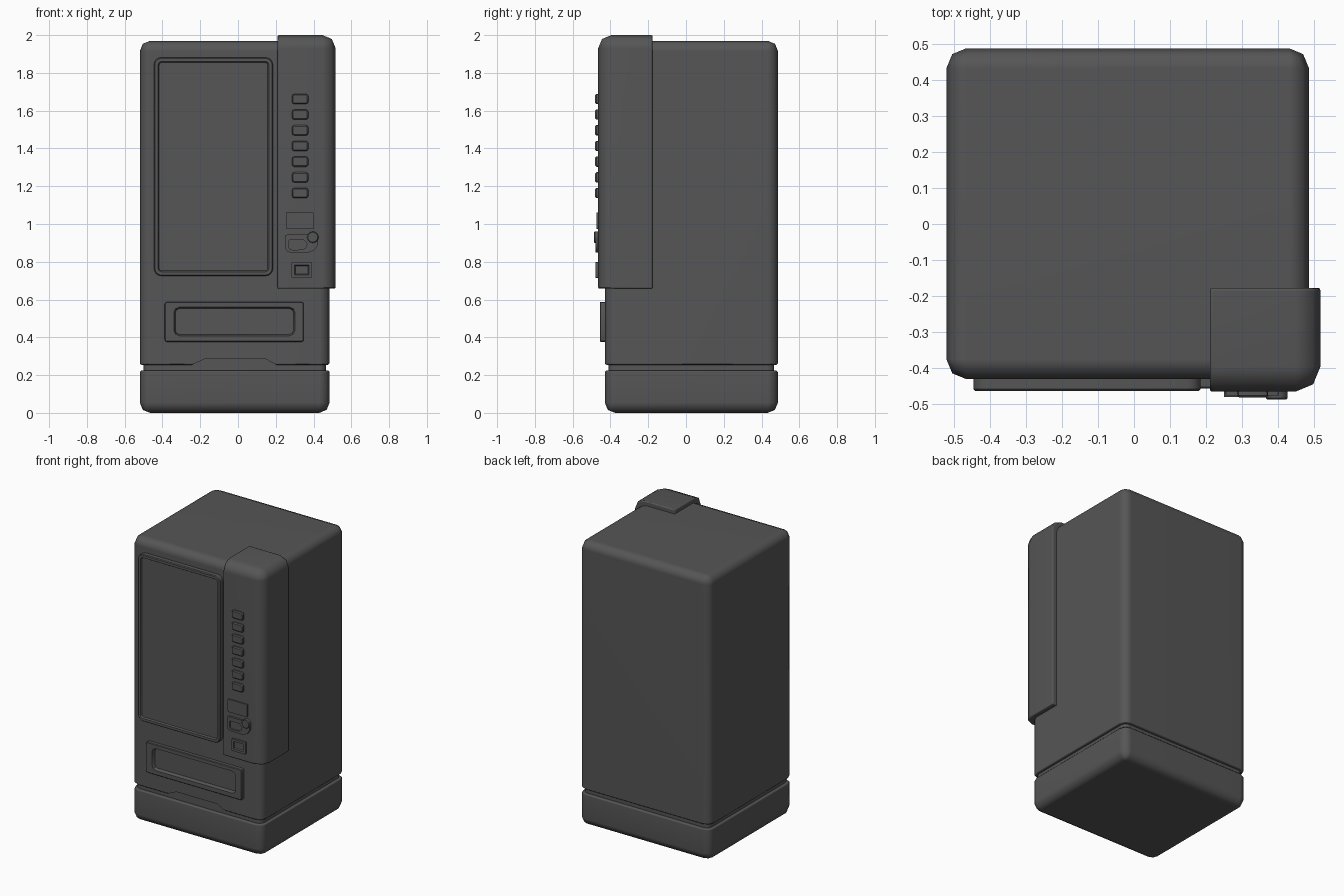
import bpy, bmesh
from math import cos, sin, pi, radians

if "Cube" in bpy.data.objects:
    bpy.data.objects.remove(bpy.data.objects["Cube"])

# One dark grey finish for the whole machine
dark = bpy.data.materials.new("dark_grey")
dark.diffuse_color = (.092, .092, .092, 1)
dark.use_nodes = True
dark.node_tree.nodes["Principled BSDF"].inputs["Base Color"].default_value = dark.diffuse_color


def finish(name, bm, bevel=0.0, angle=50):
    """Turn a bmesh into a shaded object, with an optional small edge bevel."""
    bmesh.ops.remove_doubles(bm, verts=bm.verts, dist=1e-5)
    bmesh.ops.recalc_face_normals(bm, faces=bm.faces)
    me = bpy.data.meshes.new(name)
    bm.to_mesh(me)
    bm.free()
    me.materials.append(dark)
    ob = bpy.data.objects.new(name, me)
    bpy.context.collection.objects.link(ob)
    bpy.ops.object.select_all(action='DESELECT')
    bpy.context.view_layer.objects.active = ob
    ob.select_set(True)
    bpy.ops.object.shade_smooth_by_angle(angle=radians(angle))
    if bevel:
        m = ob.modifiers.new("edge_bevel", 'BEVEL')
        m.width, m.segments = bevel, 2
        m.limit_method, m.angle_limit = 'ANGLE', radians(60)
    return ob


def flatten(ob):
    """Keep the large faces evenly shaded beside their bevels."""
    m = ob.modifiers.new("weighted_normals", 'WEIGHTED_NORMAL')
    m.keep_sharp = True


def rounded(x0, x1, v0, v1, r, d=0.0, seg=2):
    """Rounded rectangle outline, moved inwards by d."""
    k = max(r - d, 0.0)
    pts = []
    for i, (cx, cv) in enumerate(((x1 - d - k, v1 - d - k), (x0 + d + k, v1 - d - k),
                                  (x0 + d + k, v0 + d + k), (x1 - d - k, v0 + d + k))):
        for s in range(seg + 1):
            a = (i + s / seg) * pi / 2
            pts.append((cx + k * cos(a), cv + k * sin(a)))
    return pts


def loft(name, rings, **kw):
    """Skin a stack of equal-length rings and cap both ends."""
    bm = bmesh.new()
    vs = [[bm.verts.new(p) for p in ring] for ring in rings]
    n = len(vs[0])
    for a, b in zip(vs, vs[1:]):
        for i in range(n):
            bm.faces.new((a[i], a[(i + 1) % n], b[(i + 1) % n], b[i]))
    bm.faces.new(vs[0])
    bm.faces.new(vs[-1])
    return finish(name, bm, **kw)


def slab(name, levels):
    """Cabinet section: stacked (inset, z) levels of the rounded footprint."""
    return loft(name, [[(x, y, z) for x, y in rounded(-.52, .485, -.43, .487, .055, d)]
                       for d, z in levels])


def plate(name, levels):
    """Front-mounted plate: stacked (outline, y) levels."""
    return loft(name, [[(x, y, z) for x, z in o] for o, y in levels], angle=40)


# Cabinet: base, recessed seam and main body
R = .055
flatten(slab("base", [(R, 0), (.016, .016), (0, R), (0, .216), (.009, .225)]))
flatten(slab("seam", [(.02, .2), (.02, .3)]))
body = slab("body", [(.009, .254), (0, .262), (0, 1.97 - R), (.016, 1.954), (R, 1.97)])

# Kick notch in the lower front edge of the body
notch = [(-.26, .235), (-.245, .254), (-.17, .288), (.14, .288), (.205, .254), (.22, .235)]
cutter = plate("notch_cutter", [(notch, -.5), (notch, -.408)])
cutter.hide_render = True
cutter.hide_set(True)
cut = body.modifiers.new("notch", 'BOOLEAN')
cut.object, cut.operation, cut.solver = cutter, 'DIFFERENCE', 'EXACT'
flatten(body)

# Control column wrapping the front right corner
bm = bmesh.new()
bmesh.ops.create_cube(bm, size=1)
for v in bm.verts:
    v.co = (.21 if v.co.x < 0 else .517, -.465 if v.co.y < 0 else -.177,
            .658 if v.co.z < 0 else 2.0)
big = []
for e in bm.edges:
    c = (e.verts[0].co + e.verts[1].co) / 2
    if (c.x > .5) + (c.y < -.46) + (c.z > 1.99) == 2:
        big.append(e)
bmesh.ops.bevel(bm, geom=big, offset=.07, segments=2, profile=.5, affect='EDGES')
flatten(finish("control_column", bm, bevel=.007))

# Display window with raised frame
win = (-.445, .185, .725, 1.882, .04)
plate("display_window", [(rounded(*win, seg=4), -.42), (rounded(*win, seg=4), -.458),
                         (rounded(*win, d=.005, seg=4), -.463),
                         (rounded(*win, d=.022, seg=4), -.463),
                         (rounded(*win, d=.028, seg=4), -.453)])

# Delivery tray with sunken pocket
tray = (-.388, .348, .376, .588, .012)
pocket = (-.34, .302, .408, .56, .03)
plate("delivery_tray", [(rounded(*tray), -.42), (rounded(*tray), -.452),
                        (rounded(*tray, d=.004), -.456),
                        (rounded(*pocket), -.456),
                        (rounded(*pocket, d=.008), -.434)])

# Selection buttons
for i in range(7):
    z = 1.662 - i * .083
    o = (.286, .372, z - .027, z + .027, .012)
    plate(f"button_{i + 1}", [(rounded(*o), -.46), (rounded(*o), -.475),
                              (rounded(*o, d=.006), -.481)])

# Price display
o = (.254, .401, .974, 1.062, .004)
plate("price_display", [(rounded(*o), -.46), (rounded(*o), -.475)])

# Coin return: D-shaped plate, sunken cup and round knob
dee = [(.25, .938), (.262, .945), (.41, .945), (.425, .93), (.424, .89),
       (.405, .862), (.37, .848), (.28, .848), (.258, .856), (.25, .872)]
cup = [(.27, .91), (.276, .918), (.345, .918), (.352, .913), (.365, .895),
       (.362, .878), (.345, .865), (.29, .862), (.275, .867), (.27, .875)]
plate("coin_return", [(dee, -.46), (dee, -.48), (cup, -.48), (cup, -.47)])
knob = (.366, .426, .9, .96, .03)
plate("coin_knob", [(rounded(*knob, seg=4), -.46), (rounded(*knob, seg=4), -.483),
                    (rounded(*knob, d=.004, seg=4), -.487)])

# Note slot with sunken centre
o = (.284, .391, .715, .798, .004)
plate("note_slot", [(rounded(*o), -.46), (rounded(*o), -.479),
                    (rounded(*o, d=.016), -.479), (rounded(*o, d=.02), -.47)])
